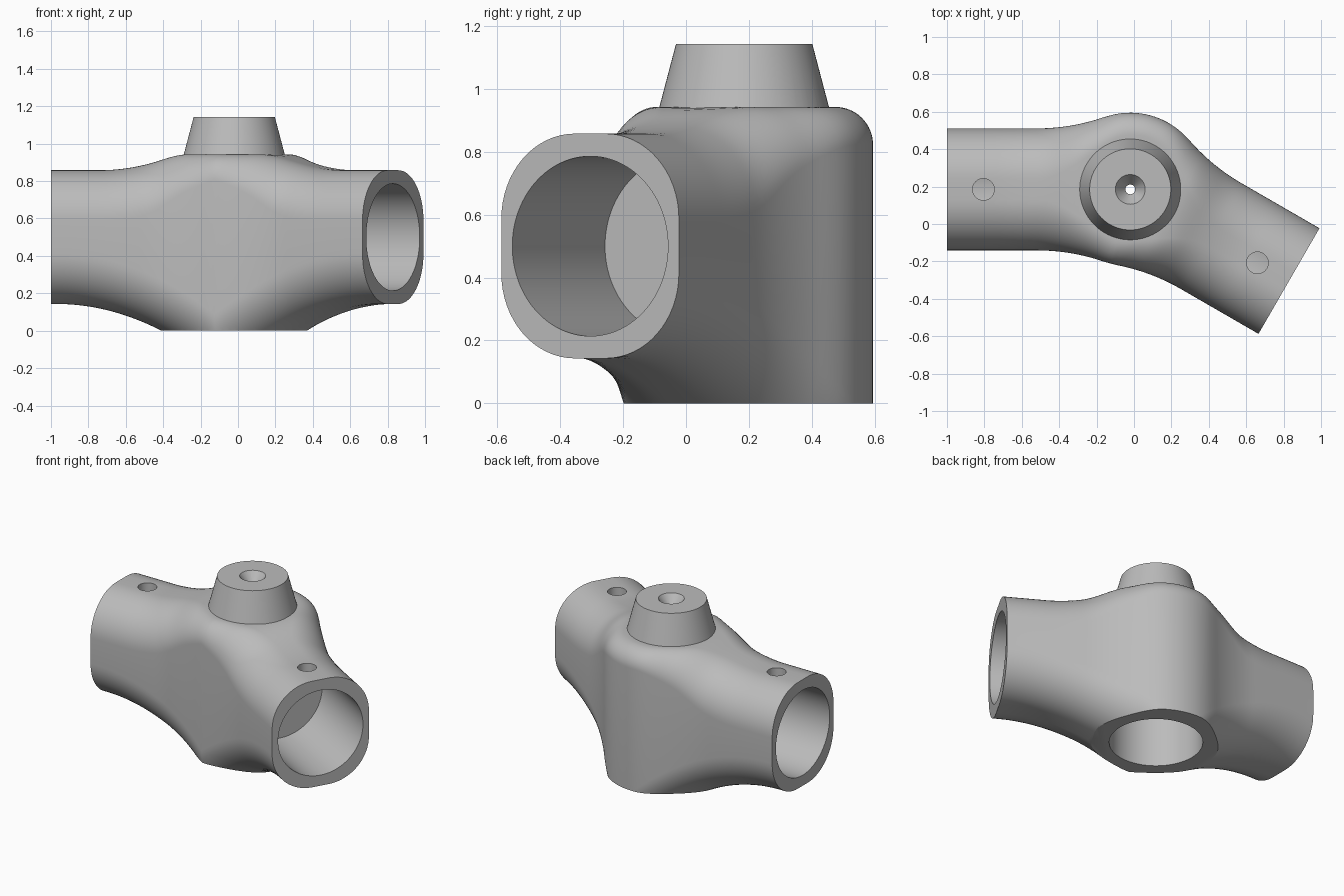
import bpy, bmesh, math
from mathutils import Vector, Matrix

if "Cube" in bpy.data.objects:
    bpy.data.objects.remove(bpy.data.objects["Cube"], do_unlink=True)

HUB = Vector((-0.02, 0.185, 0))
LENGTH, AXIS_Z, BORE, HUB_R = 0.98, 0.5, 0.286, 0.41
BEND = math.radians(30)
LEFT_DIR = Vector((-1, 0, 0))
RIGHT_DIR = Vector((math.cos(BEND), -math.sin(BEND), 0))

grey = bpy.data.materials.new("plain_grey")
grey.use_nodes = True
colour = (0.5, 0.5, 0.5, 1)
grey.diffuse_color = colour
grey.node_tree.nodes["Principled BSDF"].inputs["Base Color"].default_value = colour


def add_object(name, bm):
    bmesh.ops.recalc_face_normals(bm, faces=bm.faces)
    mesh = bpy.data.meshes.new(name)
    bm.to_mesh(mesh)
    bm.free()
    mesh.materials.append(grey)
    obj = bpy.data.objects.new(name, mesh)
    bpy.context.collection.objects.link(obj)
    return obj


def cylinder(name, start, end, r1, r2, sides=96):
    bm = bmesh.new()
    axis = end - start
    turn = axis.to_track_quat('Z', 'Y').to_matrix().to_4x4()
    place = Matrix.Translation((start + end) / 2) @ turn
    bmesh.ops.create_cone(bm, cap_ends=True, segments=sides, radius1=r1,
                          radius2=r2, depth=axis.length, matrix=place)
    return add_object(name, bm)


# Arm profiles by distance from the hub centre
def half_width(s):
    if abs(s) < 0.13:
        return math.sqrt(HUB_R ** 2 - s * s)
    d = max(0.5 - abs(s), 0)
    return 0.326 + 1.1 - math.sqrt(1.1 ** 2 - d * d)


def top_height(s):
    rise = max(0.72 - max(s, 0), 0) ** 2 / 2
    blend = max(0.03 - abs(rise - 0.085), 0)
    return 0.858 + min(rise, 0.085) - blend ** 2 / 0.12


def bottom_height(s):
    return 0.143 - max(0.95 - max(s, 0), 0) ** 2 / 2.2


def top_corner(s):
    t = min(max(s, 0) / 0.5, 1)
    return 0.12 + 0.15 * t * t * (3 - 2 * t)


# Rounded section: corner index, step along the corner arc
def section_point(s, corner, t):
    angle = (corner + t) * math.pi / 2
    upper = corner < 2
    r = top_corner(s) if upper else 0.27
    cx = (half_width(s) - r) * (1 if corner in (0, 3) else -1)
    cz = top_height(s) - r if upper else bottom_height(s) + r
    return cx + r * math.cos(angle), cz + r * math.sin(angle)


def section_ring(u, direction, side):
    ring = []
    for corner in range(4):
        for i in range(17):
            s = LENGTH * u
            for _ in range(12):
                v, z = section_point(s, corner, i / 16)
                s = LENGTH * u - (1 - u) * v * math.tan(BEND / 2)
            ring.append(HUB + direction * s + side * v + Vector((0, 0, z)))
    return ring


# Body: two flared arms meeting on the mitre plane at the hub
STEPS = 44
left_side = Vector((0, 1, 0))
right_side = Vector((math.sin(BEND), math.cos(BEND), 0))
rings = [section_ring(1 - k / STEPS, LEFT_DIR, left_side) for k in range(STEPS + 1)]
rings += [section_ring(k / STEPS, RIGHT_DIR, right_side) for k in range(1, STEPS + 1)]
bm = bmesh.new()
loops = [[bm.verts.new(p) for p in ring] for ring in rings]
count = len(loops[0])
for a, b in zip(loops, loops[1:]):
    for i in range(count):
        j = (i + 1) % count
        bm.faces.new((a[i], a[j], b[j], b[i]))
bm.faces.new(loops[0])
bm.faces.new(loops[-1])
bmesh.ops.remove_doubles(bm, verts=bm.verts, dist=0.0001)
# Flat foot
everything = bm.verts[:] + bm.edges[:] + bm.faces[:]
cut = bmesh.ops.bisect_plane(bm, geom=everything, plane_co=(0, 0, 0),
                             plane_no=(0, 0, 1), clear_inner=True)
foot = [e for e in cut["geom_cut"] if isinstance(e, bmesh.types.BMEdge)]
bmesh.ops.contextual_create(bm, geom=foot)
body = add_object("pipe_connector", bm)


def at(z):
    return HUB + Vector((0, 0, z))


# Tapered boss on top, then the bores and holes
boss = cylinder("boss", at(0.90), at(1.143), 0.281, 0.217)
cutters = [cylinder("foot_bore", at(-0.1), at(0.59), BORE, BORE),
           cylinder("countersink", at(1.063), at(1.153), 0.02, 0.087, 48),
           cylinder("centre_hole", at(0.5), at(1.1), 0.026, 0.026, 32)]
for name, direction in (("left", LEFT_DIR), ("right", RIGHT_DIR)):
    inner = at(AXIS_Z) + direction * 0.39
    outer = at(AXIS_Z) + direction * 1.1
    cutters.append(cylinder(name + "_bore", inner, outer, BORE, BORE))
    base = at(AXIS_Z) + direction * 0.785
    cutters.append(cylinder(name + "_screw_hole", base, base + Vector((0, 0, 0.6)),
                            0.058, 0.058, 48))

bpy.context.view_layer.objects.active = body
for tool in [boss] + cutters:
    mod = body.modifiers.new(tool.name, 'BOOLEAN')
    mod.object = tool
    mod.solver = 'EXACT'
    mod.operation = 'UNION' if tool is boss else 'DIFFERENCE'
    bpy.ops.object.modifier_apply(modifier=mod.name)
    bpy.data.objects.remove(tool, do_unlink=True)

for obj in bpy.context.selected_objects:
    obj.select_set(False)
body.select_set(True)
bpy.ops.object.shade_smooth_by_angle(angle=math.radians(30))
